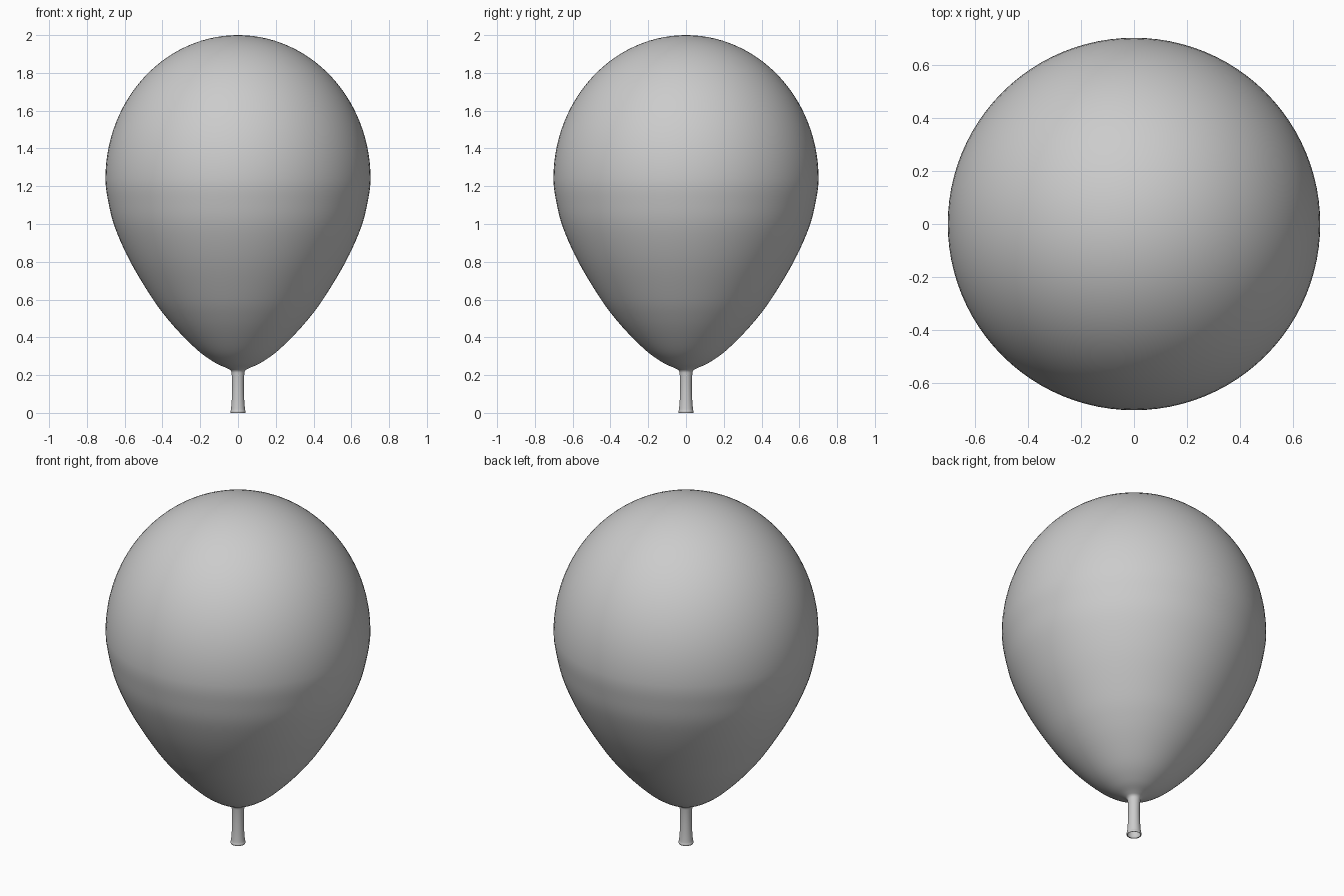
import bpy, bmesh
from math import sin, cos, pi
from mathutils import Vector

if "Cube" in bpy.data.objects:
    bpy.data.objects.remove(bpy.data.objects["Cube"])

SEGMENTS = 96


def catmull(points, steps):
    """Smooth curve through (radius, height) points."""
    pts = [Vector(p) for p in points]
    out = []
    for i in range(1, len(pts) - 2):
        a, b, c, d = pts[i - 1:i + 3]
        for s in range(steps):
            t = s / steps
            out.append(0.5 * (2 * b + (c - a) * t + (2 * a - 5 * b + 4 * c - d) * t * t
                              + (3 * b - a - 3 * c + d) * t ** 3))
    out.append(pts[-2])
    return out


def lathe(name, profile):
    """Revolve a profile that starts on the axis at the top and stays open at the end."""
    bm = bmesh.new()
    pole = bm.verts.new((0, 0, profile[0][1]))
    rings = [[bm.verts.new((r * cos(2 * pi * k / SEGMENTS), r * sin(2 * pi * k / SEGMENTS), z))
              for k in range(SEGMENTS)] for r, z in profile[1:]]
    for k in range(SEGMENTS):
        n = (k + 1) % SEGMENTS
        bm.faces.new((pole, rings[0][k], rings[0][n]))
        for up, low in zip(rings, rings[1:]):
            bm.faces.new((up[k], low[k], low[n], up[n]))
    mesh = bpy.data.meshes.new(name)
    bm.to_mesh(mesh)
    bm.free()
    obj = bpy.data.objects.new(name, mesh)
    bpy.context.collection.objects.link(obj)
    mesh.shade_smooth()
    return obj


# Rounded crown: half an ellipse above the widest ring
R, MID = 0.702, 1.24
crown = [(R * sin(a), MID + (2 - MID) * cos(a)) for a in (pi / 2 * i / 28 for i in range(28))]

# Tapering lower body, narrow neck, and slightly flared open mouth
lower = catmull([
    (0.69, 1.39), (R, MID), (0.687, 1.12), (0.651, 0.98), (0.57, 0.80), (0.456, 0.61),
    (0.375, 0.50), (0.29, 0.405), (0.20, 0.32), (0.12, 0.265), (0.06, 0.237),
    (0.038, 0.223), (0.033, 0.20), (0.031, 0.14), (0.033, 0.07), (0.037, 0.02),
    (0.040, 0.008), (0.038, 0.0), (0.034, 0.002), (0.031, 0.015)], 5)

lathe("balloon", crown + [tuple(p) for p in lower])
